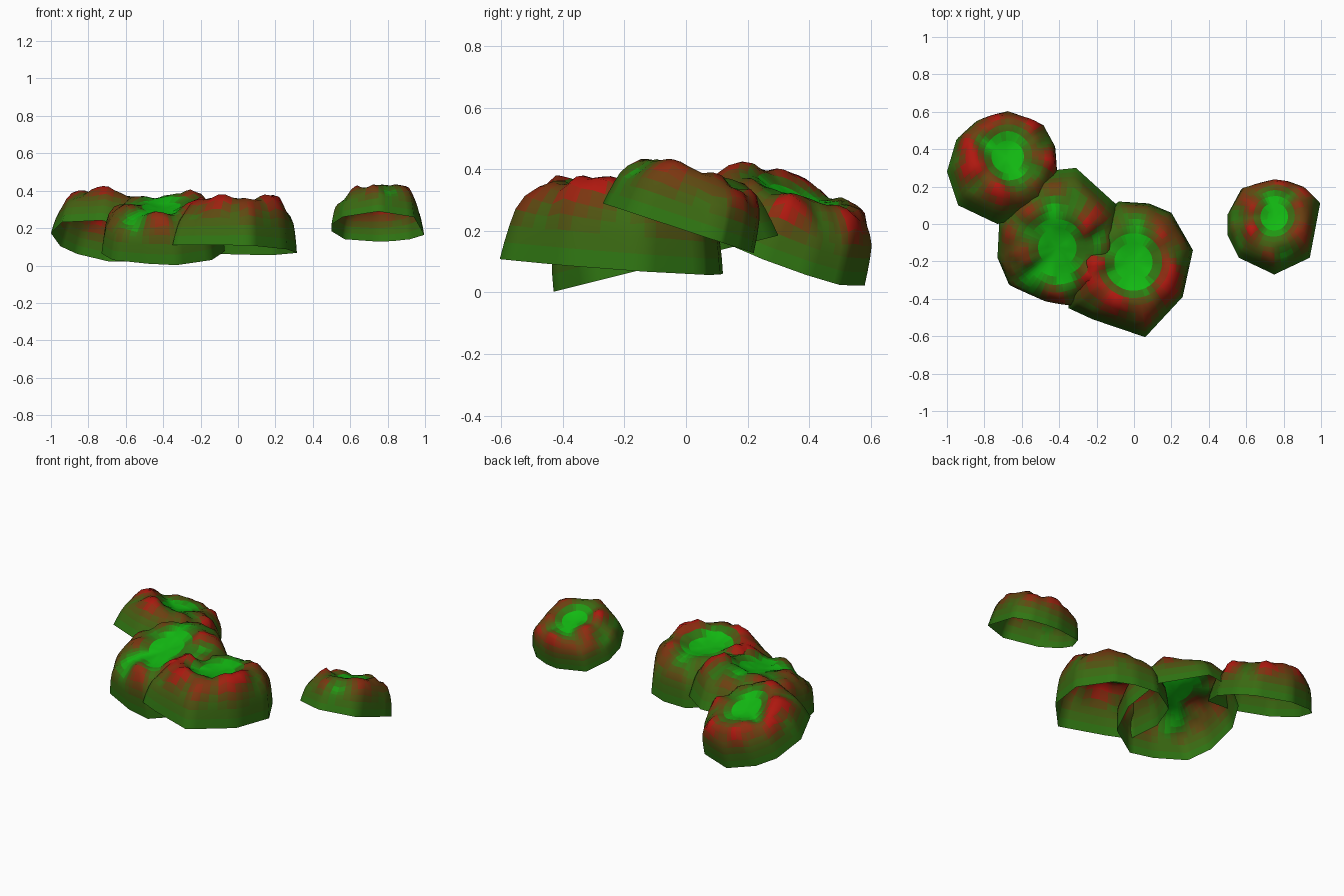
import bpy, bmesh, math
from mathutils import Vector, noise

if "Cube" in bpy.data.objects:
    bpy.data.objects.remove(bpy.data.objects["Cube"])

# Colour ramp from bright moss through brown to red earth
KEYS = [(0.0, (18, 185, 18)), (0.3, (46, 118, 18)), (0.55, (82, 82, 17)),
        (0.75, (118, 56, 16)), (1.0, (175, 24, 15))]
STEPS = 14


def ramp(t):
    for (t0, a), (t1, b) in zip(KEYS, KEYS[1:]):
        if t <= t1:
            f = (t - t0) / (t1 - t0)
            return [(x + (y - x) * f) / 255 for x, y in zip(a, b)]


def make_mat(i):
    m = bpy.data.materials.new(f"moss_to_earth_{i}")
    m.diffuse_color = (*[((c + 0.055) / 1.055) ** 2.4 for c in ramp(i / (STEPS - 1))], 1)
    m.use_nodes = True
    m.node_tree.nodes["Principled BSDF"].inputs["Base Color"].default_value = m.diffuse_color
    return m


MATS = [make_mat(i) for i in range(STEPS)]

# Dome section: (radius fraction, height fraction, bump strength, redness)
PROFILE = [(1.0, 0.0, 0.0, 0.25), (0.98, 0.2, 0.0, 0.32), (0.955, 0.4, 0.1, 0.42),
           (0.925, 0.57, 0.4, 0.55), (0.87, 0.72, 0.8, 0.66), (0.78, 0.86, 1.0, 0.74),
           (0.68, 0.95, 1.0, 0.7), (0.57, 0.98, 1.0, 0.65), (0.45, 0.95, 0.7, 0.55),
           (0.3, 0.9, 0.4, 0.4), (0.15, 0.88, 0.2, 0.3)]
SPLIT = 5  # points along every rim edge


def mound(name, centre, z0, tilt, lean, height, rim):
    """Open-bottomed lumpy shell on a tilted polygonal rim; lean makes one side of the top higher."""
    c = Vector(centre)
    pts = [Vector(p) for p in rim]
    outline = []
    for i, p in enumerate(pts):
        q = pts[(i + 1) % len(pts)]
        outline += [p.lerp(q, k / SPLIT) for k in range(SPLIT)]
    mean = sum((p - c).length for p in outline) / len(outline)
    normal = Vector((-tilt[0], -tilt[1], 1)).normalized()

    bm = bmesh.new()
    red = {}

    def place(xy, h, bump, redness):
        d = (xy - c) / mean
        base = Vector((xy.x, xy.y, z0 + mean * (tilt[0] * d.x + tilt[1] * d.y)))
        n = noise.noise(base * 8.0 + Vector((3, 7, 1))) + 0.4 * noise.noise(base * 17.0)
        # Shallow mossy hollow, longer from front to back
        hollow = max(0.0, 1 - math.hypot(d.x / 0.45, (d.y - 0.08) / 0.85))
        rise = h * (1 + lean[0] * d.x + lean[1] * d.y) - 0.05 * hollow
        v = bm.verts.new(base + normal * (height * rise + 0.045 * bump * n))
        red[v] = redness + 0.85 * n * bump - 0.9 * hollow
        return v

    rings = []
    for r, h, bump, redness in PROFILE:
        ring = []
        for p in outline:
            d = p - c
            length = d.length
            reach = length + (mean - length) * min(1.0, (1 - r) * 3)
            ring.append(place(c + d / length * r * reach, h, bump, redness))
        rings.append(ring)
    top = place(c, 0.87, 0.1, 0.3)

    n = len(outline)
    for a, b in zip(rings, rings[1:]):
        for i in range(n):
            j = (i + 1) % n
            bm.faces.new((a[i], a[j], b[j], b[i]))
    for i in range(n):
        bm.faces.new((rings[-1][i], rings[-1][(i + 1) % n], top))
    bmesh.ops.recalc_face_normals(bm, faces=bm.faces)
    if top.link_faces[0].normal.z < 0:
        bmesh.ops.reverse_faces(bm, faces=bm.faces)

    # Pick each face's colour step from its redness
    for f in bm.faces:
        k = sum(red[v] for v in f.verts) / len(f.verts)
        f.material_index = round(max(0.0, min(1.0, k)) * (STEPS - 1))
        f.smooth = True

    me = bpy.data.meshes.new(name)
    bm.to_mesh(me)
    bm.free()
    for m in MATS:
        me.materials.append(m)
    ob = bpy.data.objects.new(name, me)
    bpy.context.collection.objects.link(ob)
    return ob


mound("back_left_mound", (-0.70, 0.29), 0.13, (-0.13, -0.37), (0.0, 0.0), 0.225,
      [(-1.0, 0.28), (-0.95, 0.45), (-0.86, 0.53), (-0.69, 0.58), (-0.48, 0.50),
       (-0.42, 0.39), (-0.41, 0.25), (-0.50, 0.06), (-0.73, 0.0), (-0.94, 0.10)])

mound("middle_mound", (-0.41, -0.07), 0.092, (0.0, 0.25), (0.12, -0.03), 0.26,
      [(-0.73, -0.18), (-0.72, 0.02), (-0.63, 0.18), (-0.50, 0.28), (-0.31, 0.30),
       (-0.09, 0.10), (-0.07, -0.13), (-0.14, -0.32), (-0.33, -0.43), (-0.48, -0.40),
       (-0.67, -0.32)])

mound("front_mound", (-0.01, -0.22), 0.083, (-0.03, -0.07), (0.08, -0.04), 0.262,
      [(-0.08, 0.12), (0.08, 0.11), (0.20, 0.06), (0.315, -0.14), (0.26, -0.39),
       (0.06, -0.605), (-0.22, -0.51), (-0.35, -0.45), (-0.35, -0.21), (-0.26, 0.0)])

mound("right_mound", (0.75, -0.015), 0.205, (0.0, -0.33), (0.1, -0.05), 0.19,
      [(0.995, 0.11), (0.94, -0.18), (0.75, -0.27), (0.56, -0.18), (0.50, -0.06),
       (0.50, 0.05), (0.57, 0.18), (0.75, 0.22), (0.83, 0.21), (0.92, 0.18)])
